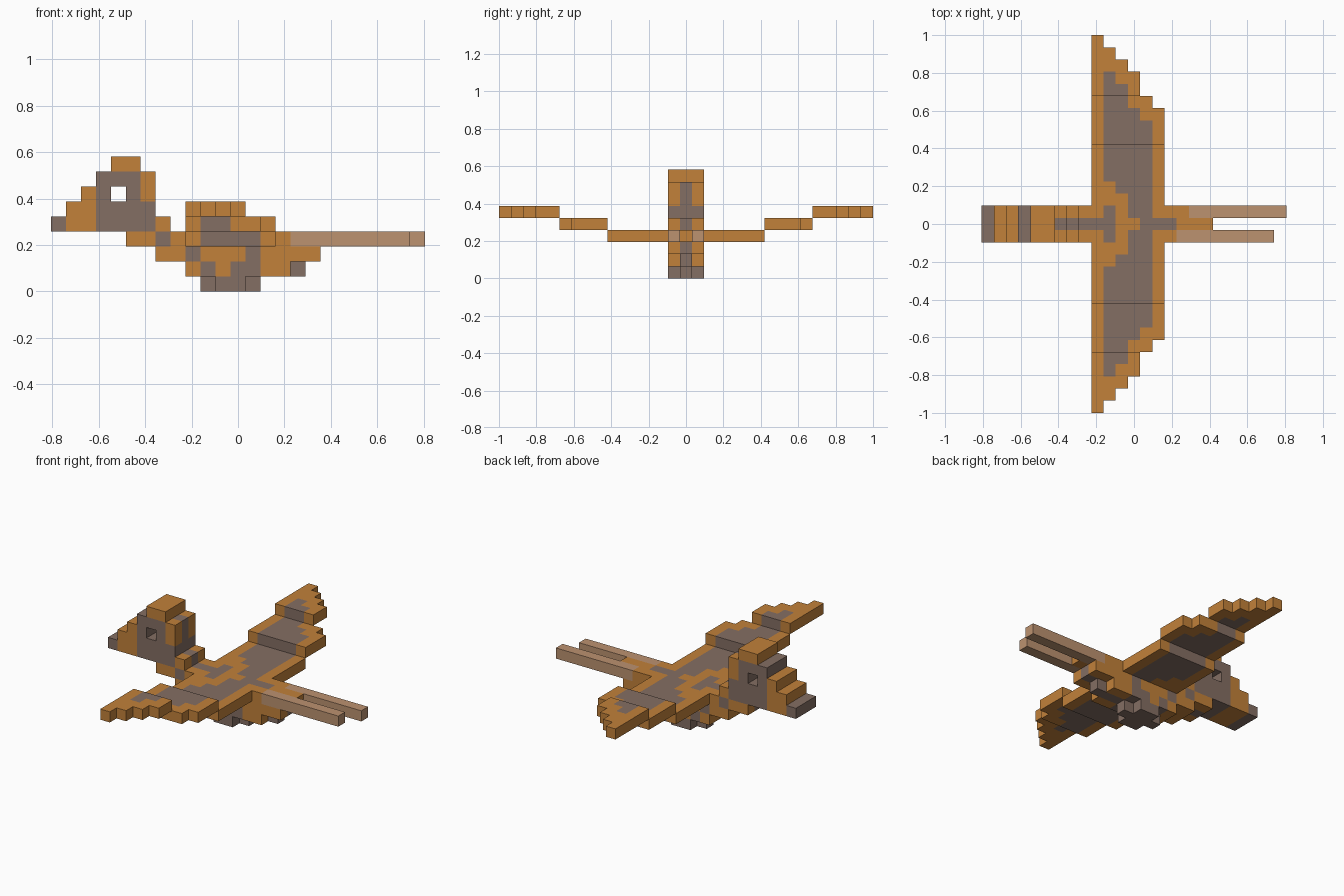
import bpy
from mathutils import Vector

cube = bpy.data.objects.get("Cube")
if cube:
    bpy.data.objects.remove(cube, do_unlink=True)

U = 2 / 31          # size of one block
ORANGE, GREY, TAN = 0, 1, 2


def material(name, rgb):
    m = bpy.data.materials.new(name)
    m.use_nodes = True
    m.diffuse_color = (*rgb, 1)
    bsdf = m.node_tree.nodes["Principled BSDF"]
    bsdf.inputs["Base Color"].default_value = (*rgb, 1)
    bsdf.inputs["Roughness"].default_value = 0.9
    return m


MATS = [material("orange_feather", (0.539, 0.220, 0.042)),
        material("grey_brown_feather", (0.231, 0.156, 0.125)),
        material("tan_tail", (0.503, 0.287, 0.162))]


def blocks(i0, i1, j0, j1, k0, k1):
    """Block cells over inclusive ranges: i along x, j across y, k up z."""
    return {(i, j, k) for i in range(i0, i1 + 1)
            for j in range(j0, j1 + 1) for k in range(k0, k1 + 1)}


# Head: columns of rising height, pierced by the eye
head = set()
for i, top in enumerate([4, 5, 6, 7, 8, 8, 7, 4]):
    head |= blocks(i, i, -1, 1, 4, top)
head -= blocks(4, 4, -1, 1, 6, 6)

# Neck, body and rounded belly
neck = blocks(5, 8, -1, 1, 3, 3)
body = (blocks(9, 15, -1, 1, 3, 3) | blocks(16, 18, 0, 0, 3, 3)
        | blocks(7, 17, -1, 1, 2, 2)
        | blocks(9, 15, -1, 1, 1, 1) | {(16, 0, 1)}
        | blocks(11, 12, -1, 1, 0, 0) | blocks(10, 13, 0, 0, 0, 0))

# Two uneven tail feathers
tail_right = blocks(16, 23, -1, -1, 3, 3)
tail_left = blocks(16, 24, 1, 1, 3, 3)


# Wings: three rising steps with a tapering trailing edge
def wing(side):
    cells = set()
    for j in range(2, 16):
        chord = {15: 1, 14: 2, 13: 3, 12: 4, 11: 4, 10: 5}.get(j, 6)
        level = 3 if j <= 6 else 4 if j <= 10 else 5
        cells |= blocks(9, 8 + chord, side * j, side * j, level, level)
    return cells


# Colour rules
def head_colour(i, j, k):
    if i == 0 or (3 <= i <= 5 and k < 8):
        return GREY
    if i == 6 and (k <= 5 or j == 0):
        return GREY
    return GREY if i == 7 and j == 0 else ORANGE


def neck_colour(i, j, k):
    return GREY if j == 0 or i == 7 else ORANGE


def body_colour(i, j, k):
    if k == 0:
        return GREY
    if k == 1:
        return GREY if i in (10, 12, 13, 16) or (j == 0 and i > 9) else ORANGE
    if k == 2:
        return GREY if i in (9, 13) or (j == 0 and i >= 13) else ORANGE
    if j == 0:
        return GREY if i in (9, 10, 13, 14, 15) else ORANGE
    return GREY if i in (10, 12, 13) else ORANGE


def wing_colour(i, j, k):
    j = abs(j)
    first = 12 if j <= 2 else 11 if j == 3 else 10
    last = 13 if j <= 8 else {9: 12, 10: 11, 11: 11, 12: 10}.get(j, 0)
    return GREY if first <= i <= last else ORANGE


def tail_colour(i, j, k):
    return ORANGE if j == 1 and i == 16 else TAN


PARTS = [("head", head, head_colour), ("neck", neck, neck_colour),
         ("body", body, body_colour),
         ("wing_left", wing(1), wing_colour),
         ("wing_right", wing(-1), wing_colour),
         ("tail_feather_left", tail_left, tail_colour),
         ("tail_feather_right", tail_right, tail_colour)]
SOLID = set().union(*(cells for _, cells, _ in PARTS))


def build(name, cells, colour):
    """Outer skin of the blocks, with shared corners."""
    index, faces, mats = {}, [], []
    for c in sorted(cells):
        for axis in range(3):
            for s in (0, 1):
                near = list(c)
                near[axis] += 2 * s - 1
                if tuple(near) in SOLID:
                    continue
                quad = []
                for a, b in ((0, 0), (1, 0), (1, 1), (0, 1)):
                    p = list(c)
                    p[axis] += s
                    p[(axis + 1) % 3] += a
                    p[(axis + 2) % 3] += b
                    quad.append(index.setdefault(tuple(p), len(index)))
                faces.append(quad if s else quad[::-1])
                mats.append(colour(*c))
    verts = [Vector((i - 12.5, j - 0.5, k)) * U for i, j, k in index]
    mesh = bpy.data.meshes.new(name)
    mesh.from_pydata(verts, [], faces)
    for m in MATS:
        mesh.materials.append(m)
    for poly, m in zip(mesh.polygons, mats):
        poly.material_index = m
    mesh.update()
    bpy.context.collection.objects.link(bpy.data.objects.new(name, mesh))


for part in PARTS:
    build(*part)
